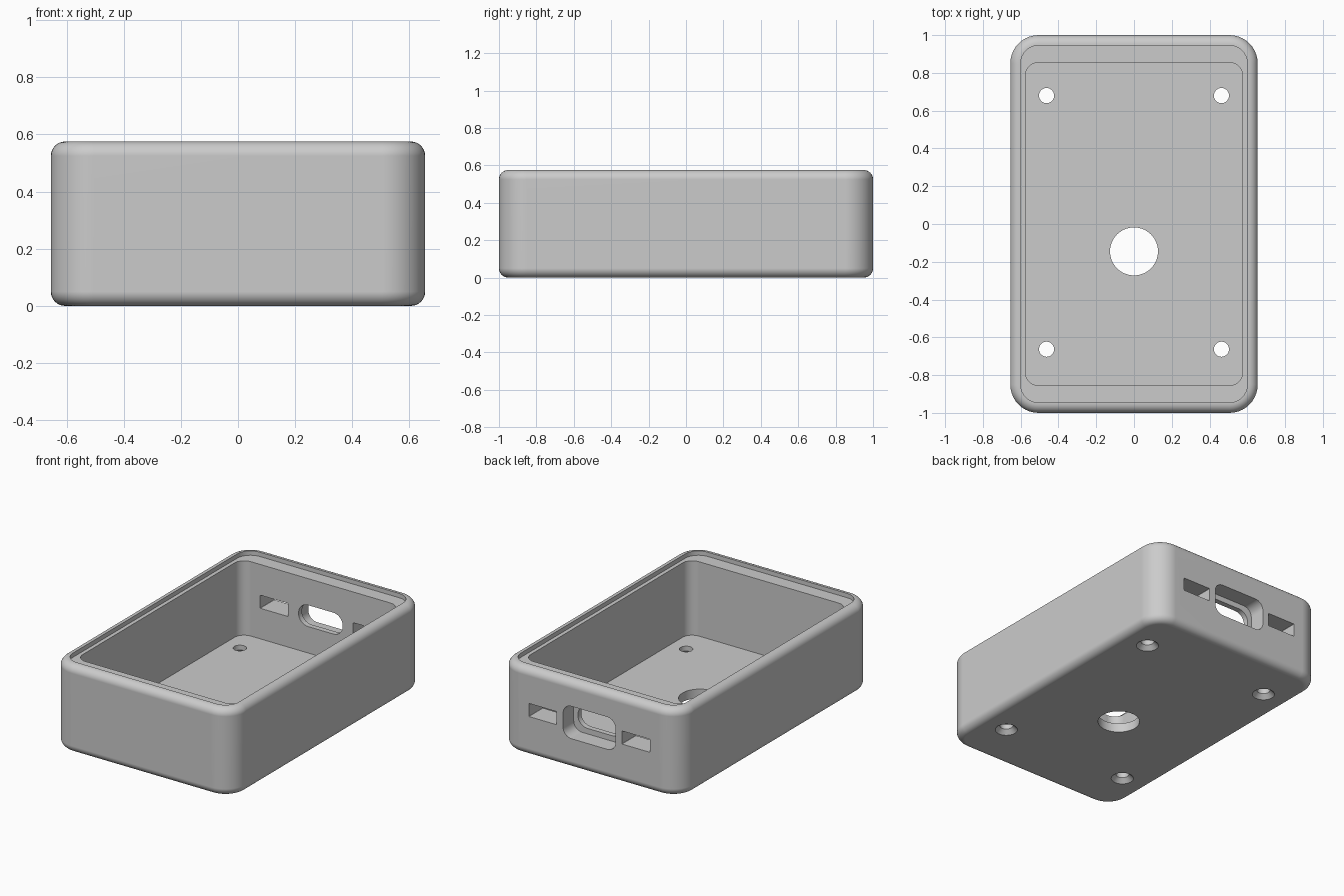
import bpy, bmesh, math

if "Cube" in bpy.data.objects:
    bpy.data.objects.remove(bpy.data.objects["Cube"])

HX, HY, H = 0.655, 1.0, 0.575   # half width, half length, height
R, F = 0.15, 0.05               # plan corner radius, edge fillet
FLOOR = 0.06

grey = bpy.data.materials.new("grey_plastic")
grey.diffuse_color = (0.6, 0.6, 0.6, 1)
grey.use_nodes = True
grey.node_tree.nodes["Principled BSDF"].inputs["Base Color"].default_value = grey.diffuse_color


def rounded_rect(hx, hy, r, z, seg=10):
    """Ring of points around a rounded rectangle at height z."""
    pts = []
    for q, (sx, sy) in enumerate([(1, 1), (-1, 1), (-1, -1), (1, -1)]):
        for i in range(seg + 1):
            a = math.pi / 2 * (q + i / seg)
            pts.append((sx * (hx - r) + r * math.cos(a),
                        sy * (hy - r) + r * math.sin(a), z))
    return pts


def circle(x, y, r, z, n=40):
    return [(x + r * math.cos(math.tau * i / n),
             y + r * math.sin(math.tau * i / n), z) for i in range(n)]


def loft(name, rings):
    """Closed solid skinned through equal-length rings."""
    bm = bmesh.new()
    loops = [[bm.verts.new(p) for p in ring] for ring in rings]
    for a, b in zip(loops, loops[1:]):
        for i in range(len(a)):
            j = (i + 1) % len(a)
            bm.faces.new((a[i], a[j], b[j], b[i]))
    bm.faces.new(loops[0][::-1])
    bm.faces.new(loops[-1])
    bmesh.ops.recalc_face_normals(bm, faces=bm.faces)
    me = bpy.data.meshes.new(name)
    bm.to_mesh(me)
    bm.free()
    me.materials.append(grey)
    ob = bpy.data.objects.new(name, me)
    bpy.context.collection.objects.link(ob)
    return ob


def cut(target, cutter):
    mod = target.modifiers.new("cut", 'BOOLEAN')
    mod.operation = 'DIFFERENCE'
    mod.solver = 'EXACT'
    mod.object = cutter
    bpy.context.view_layer.objects.active = target
    bpy.ops.object.modifier_apply(modifier=mod.name)
    bpy.data.objects.remove(cutter)


def back_slot(name, x, hx, hz, r, y0, y1, z=0.303):
    """Rounded slot cutter running along y through the back wall."""
    rings = [[(px + x, d, pz + z) for px, pz, d in rounded_rect(hx, hz, r, y, 8)]
             for y in (y0, y1)]
    return loft(name, rings)


# Shell: filleted outside, rim recess, ledge, cavity and floor
fillet = [(F * (1 - math.sin(math.pi / 2 * i / 8)),
           F * (1 - math.cos(math.pi / 2 * i / 8))) for i in range(9)]
rings = [rounded_rect(HX - d, HY - d, R - d, z) for d, z in fillet]
rings += [rounded_rect(HX - d, HY - d, R - d, H - z) for d, z in reversed(fillet)]
rings += [rounded_rect(0.6, 0.945, 0.095, H),
          rounded_rect(0.6, 0.945, 0.095, H - 0.028),
          rounded_rect(0.575, 0.855, 0.07, H - 0.028),
          rounded_rect(0.575, 0.855, 0.07, FLOOR)]
case = loft("case_shell", rings)

# Countersunk screw holes
for x in (-0.463, 0.463):
    for y in (0.68, -0.663):
        cut(case, loft("screw_cutter", [circle(x, y, 0.098, -0.03),
                                        circle(x, y, 0.04, 0.028),
                                        circle(x, y, 0.04, 0.2)]))

# Cable hole in the floor
cut(case, loft("cable_cutter", [circle(0, -0.145, 0.127, -0.1, 64),
                                circle(0, -0.145, 0.127, 0.2, 64)]))

# Stepped port opening and the two side slots in the back wall
cut(case, back_slot("port_recess", 0, 0.19, 0.106, 0.06, 0.89, 1.1))
cut(case, back_slot("port_opening", 0, 0.16, 0.07, 0.068, 0.75, 0.95))
for x in (-0.337, 0.337):
    cut(case, back_slot("side_slot", x, 0.101, 0.043, 0.004, 0.75, 1.1))

# Smooth fillets, sharp edges kept
bpy.ops.object.select_all(action='DESELECT')
case.select_set(True)
bpy.context.view_layer.objects.active = case
bpy.ops.object.shade_smooth_by_angle(angle=math.radians(30))
wn = case.modifiers.new("flat_normals", 'WEIGHTED_NORMAL')
wn.keep_sharp = True
